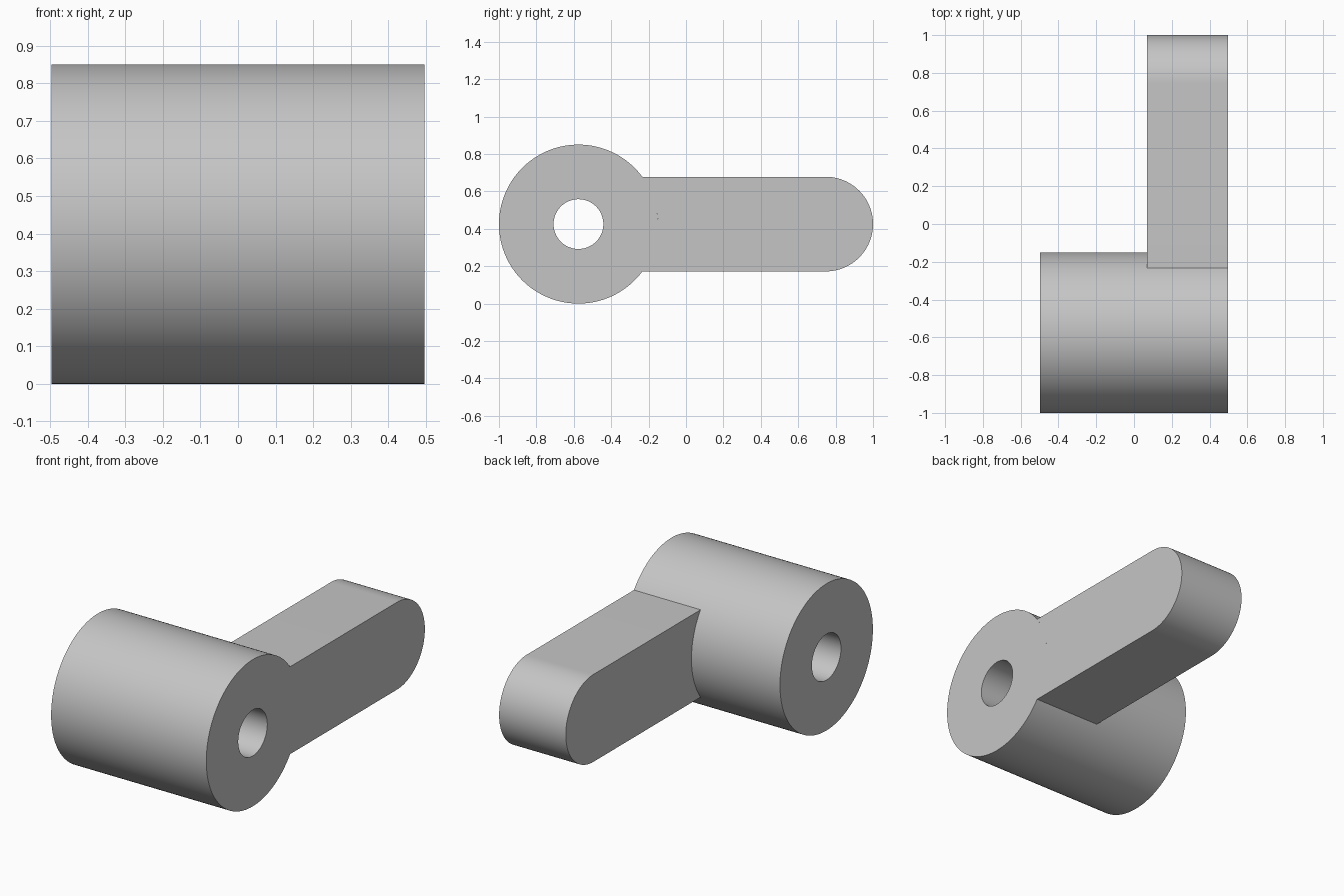
import bpy, bmesh, math

cube = bpy.data.objects.get("Cube")
if cube:
    bpy.data.objects.remove(cube, do_unlink=True)

HALF_W = 0.497              # half width of the hub along x
HUB_Y, AXIS_Z = -0.575, 0.425
HUB_R, BORE_R = 0.425, 0.133
ARM_X, ARM_R, TIP_Y = 0.07, 0.253, 0.747

grey = bpy.data.materials.new("light grey")
grey.use_nodes = True
colour = (0.56, 0.56, 0.56, 1)
grey.diffuse_color = colour
grey.node_tree.nodes["Principled BSDF"].inputs["Base Color"].default_value = colour


def finish(name, bm):
    bmesh.ops.recalc_face_normals(bm, faces=bm.faces)
    mesh = bpy.data.meshes.new(name)
    bm.to_mesh(mesh)
    bm.free()
    mesh.materials.append(grey)
    obj = bpy.data.objects.new(name, mesh)
    bpy.context.collection.objects.link(obj)
    bpy.ops.object.select_all(action="DESELECT")
    obj.select_set(True)
    bpy.context.view_layer.objects.active = obj
    bpy.ops.object.shade_smooth_by_angle(angle=math.radians(30))
    return obj


def arc(cy, radius, start, end, steps):
    angles = [start + (end - start) * i / steps for i in range(steps + 1)]
    return [(cy + radius * math.cos(a), AXIS_Z + radius * math.sin(a)) for a in angles]


# Hub: a rectangular section spun about the x axis, leaving the bore open
bm = bmesh.new()
section = [(-HALF_W, BORE_R), (HALF_W, BORE_R), (HALF_W, HUB_R), (-HALF_W, HUB_R)]
verts = [bm.verts.new((x, HUB_Y, AXIS_Z + r)) for x, r in section]
edges = [bm.edges.new((verts[i], verts[(i + 1) % 4])) for i in range(4)]
bmesh.ops.spin(bm, geom=verts + edges, cent=(0, HUB_Y, AXIS_Z), axis=(1, 0, 0),
               angle=math.tau, steps=128)
bmesh.ops.remove_doubles(bm, verts=bm.verts, dist=0.0001)
finish("hub", bm)

# Arm: rounded tip, straight sides and a concave root that fits the hub
bm = bmesh.new()
root = math.asin(ARM_R / HUB_R)
outline = (arc(TIP_Y, ARM_R, -math.pi / 2, math.pi / 2, 48)
           + arc(HUB_Y, HUB_R, root, -root, 32))
face = bm.faces.new([bm.verts.new((ARM_X, y, z)) for y, z in outline])
extruded = bmesh.ops.extrude_face_region(bm, geom=[face], use_keep_orig=True)
moved = [v for v in extruded["geom"] if isinstance(v, bmesh.types.BMVert)]
bmesh.ops.translate(bm, verts=moved, vec=(HALF_W - ARM_X, 0, 0))
finish("arm", bm)
